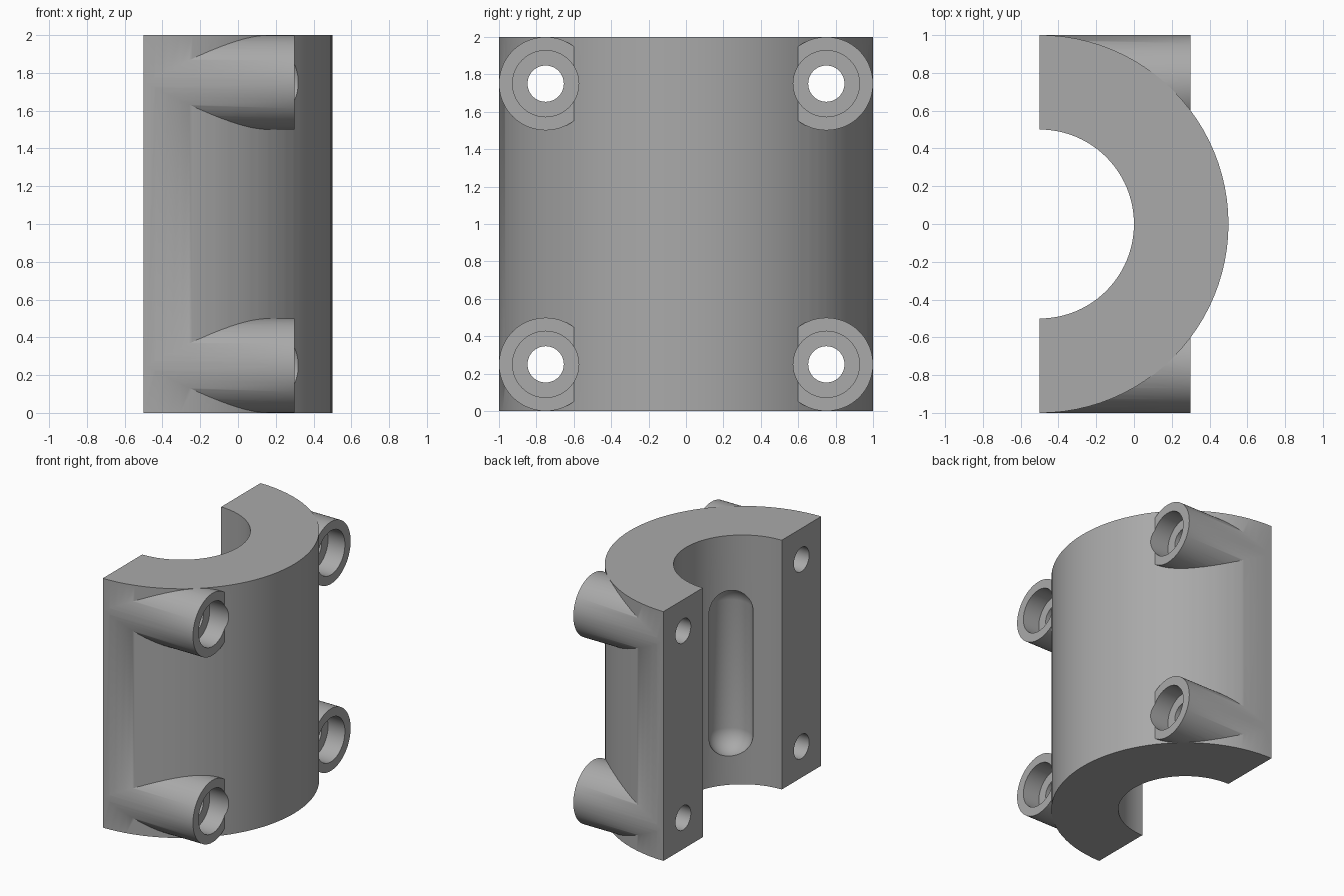
import bpy, bmesh, math
from mathutils import Matrix, Vector

if "Cube" in bpy.data.objects:
    bpy.data.objects.remove(bpy.data.objects["Cube"])

steel = bpy.data.materials.new("plain grey")
steel.diffuse_color = (0.40, 0.40, 0.40, 1)
steel.use_nodes = True
steel.node_tree.nodes["Principled BSDF"].inputs["Base Color"].default_value = steel.diffuse_color


def make_object(name, bm):
    bmesh.ops.recalc_face_normals(bm, faces=bm.faces)
    mesh = bpy.data.meshes.new(name)
    bm.to_mesh(mesh)
    bm.free()
    mesh.materials.append(steel)
    obj = bpy.data.objects.new(name, mesh)
    bpy.context.collection.objects.link(obj)
    return obj


def rod(name, radius, x0, x1, y, z, sides=64):
    """Cylinder along x."""
    bm = bmesh.new()
    place = Matrix.Translation(((x0 + x1) / 2, y, z)) @ Matrix.Rotation(math.pi / 2, 4, 'Y')
    bmesh.ops.create_cone(bm, cap_ends=True, segments=sides, radius1=radius,
                          radius2=radius, depth=x1 - x0, matrix=place)
    return make_object(name, bm)


def capsule(name, radius, x, y, z0, z1):
    """Upright rod with round ends, from z0 to z1."""
    bm = bmesh.new()
    bmesh.ops.create_uvsphere(bm, u_segments=40, v_segments=19, radius=radius)
    for v in bm.verts:
        end = z1 - radius if v.co.z > 0 else z0 + radius
        v.co += Vector((x, y, end))
    return make_object(name, bm)


def combine(target, other, operation):
    mod = target.modifiers.new(operation, 'BOOLEAN')
    mod.operation = operation
    mod.solver = 'EXACT'
    mod.object = other
    bpy.context.view_layer.objects.active = target
    bpy.ops.object.modifier_apply(modifier=mod.name)
    bpy.data.objects.remove(other, do_unlink=True)


# Half-ring body, extruded upward
CX, OUTER, INNER, HEIGHT, STEPS = -0.5, 1.0, 0.5, 2.0, 48
angles = [-math.pi / 2 + math.pi * i / STEPS for i in range(STEPS + 1)]
outline = [(CX + OUTER * math.cos(a), OUTER * math.sin(a)) for a in angles]
outline += [(CX + INNER * math.cos(a), INNER * math.sin(a)) for a in reversed(angles)]
bm = bmesh.new()
base = bm.faces.new([bm.verts.new((x, y, 0)) for x, y in outline])
top = bmesh.ops.extrude_face_region(bm, geom=[base])["geom"]
bmesh.ops.translate(bm, vec=(0, 0, HEIGHT),
                    verts=[g for g in top if isinstance(g, bmesh.types.BMVert)])
body = make_object("clamp_half", bm)

# Four bolt bosses, then their counterbores and through holes
spots = [(y, z) for y in (-0.75, 0.75) for z in (0.25, 1.75)]
for y, z in spots:
    combine(body, rod("bolt_boss", 0.2495, -0.49, 0.3, y, z), 'UNION')
for y, z in spots:
    combine(body, rod("counterbore", 0.177, 0.15, 0.7, y, z), 'DIFFERENCE')
    combine(body, rod("bolt_hole", 0.097, -0.7, 0.4, y, z, 48), 'DIFFERENCE')

# Round-ended grooves in the bore wall
for side in (-1, 1):
    a = side * math.pi / 4
    combine(body, capsule("groove", 0.165, CX + INNER * math.cos(a),
                          INNER * math.sin(a), 0.23, 1.56), 'DIFFERENCE')

# Smooth curved walls, sharp edges
bpy.ops.object.select_all(action='DESELECT')
body.select_set(True)
bpy.context.view_layer.objects.active = body
bpy.ops.object.shade_smooth_by_angle(angle=math.radians(30))
